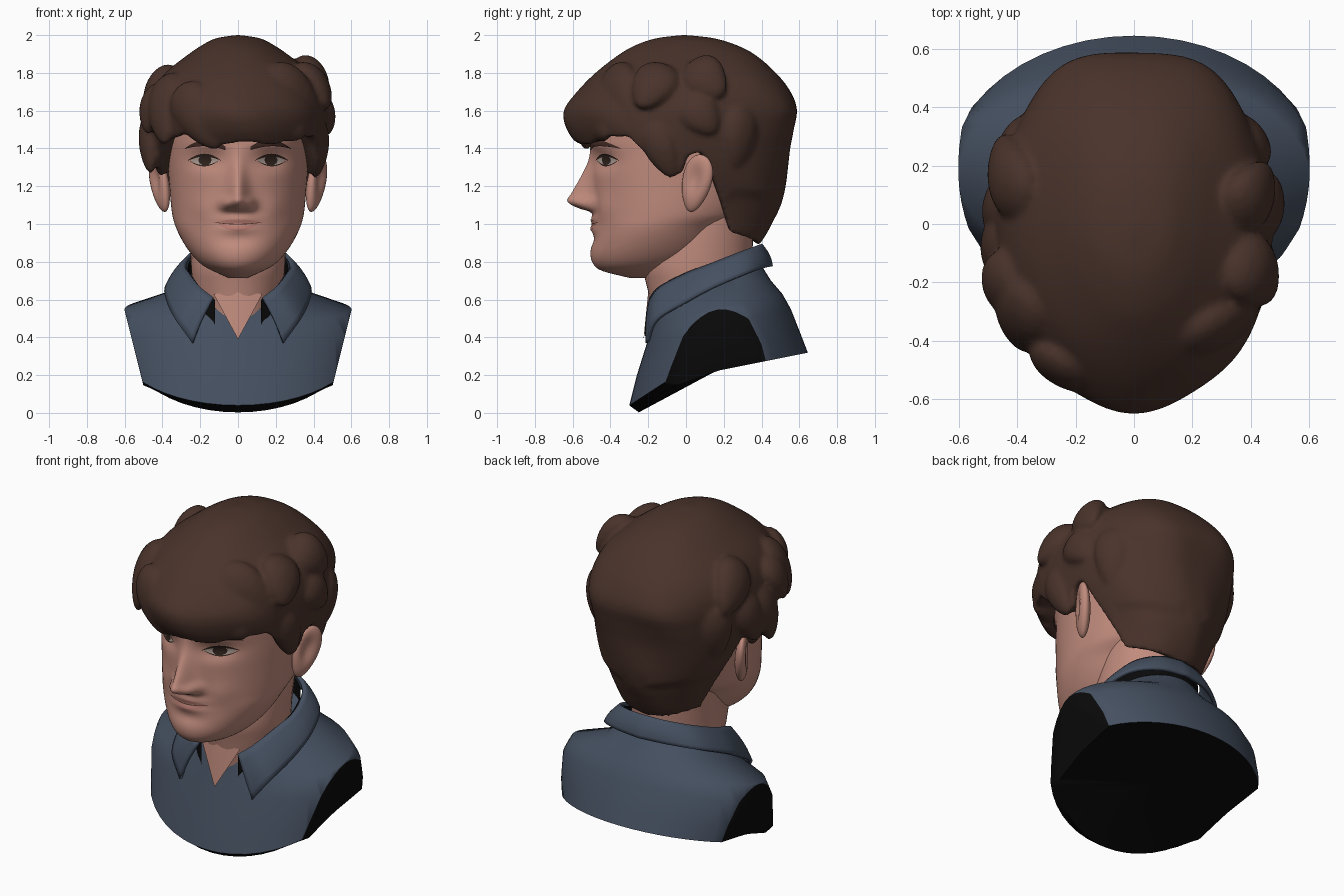
import bpy, bmesh, math
from mathutils import Vector, Matrix, Euler

if "Cube" in bpy.data.objects:
    bpy.data.objects.remove(bpy.data.objects["Cube"])

def mat(name, r, g, b):
    m = bpy.data.materials.new(name)
    m.diffuse_color = (r, g, b, 1)
    m.use_nodes = True
    m.node_tree.nodes["Principled BSDF"].inputs["Base Color"].default_value = m.diffuse_color
    return m

SKIN = mat("skin", .53, .26, .205)
HAIR = mat("brown hair", .068, .033, .024)
SHIRT = mat("blue shirt", .06, .08, .118)
BLACK = mat("black cut", .003, .003, .003)
LIP = mat("lips", .47, .20, .165)
WHITE = mat("eye white", .42, .34, .30)
IRIS = mat("dark iris", .03, .017, .012)
BROW = mat("brow brown", .06, .026, .02)

def tab(rows, t, smooth=True):
    """Interpolate a table of (key, values...) rows."""
    t = min(max(t, rows[0][0]), rows[-1][0])
    i = 0
    while i < len(rows) - 2 and t > rows[i + 1][0]:
        i += 1
    a, b = rows[i], rows[i + 1]
    p, q = rows[max(i - 1, 0)], rows[min(i + 2, len(rows) - 1)]
    h = b[0] - a[0]
    u = (t - a[0]) / h
    out = []
    for k in range(1, len(a)):
        d = b[k] - a[k]
        m0 = (b[k] - p[k]) / (b[0] - p[0]) * h if smooth else d
        m1 = (q[k] - a[k]) / (q[0] - a[0]) * h if smooth else d
        out.append(a[k] + m0 * u + (3 * d - 2 * m0 - m1) * u * u + (m0 + m1 - 2 * d) * u ** 3)
    return out

def finish(name, bm, mats, angle=40):
    bmesh.ops.remove_doubles(bm, verts=bm.verts[:], dist=.0004)
    bmesh.ops.recalc_face_normals(bm, faces=bm.faces[:])
    me = bpy.data.meshes.new(name)
    bm.to_mesh(me)
    bm.free()
    for m in mats:
        me.materials.append(m)
    ob = bpy.data.objects.new(name, me)
    bpy.context.collection.objects.link(ob)
    bpy.ops.object.select_all(action='DESELECT')
    ob.select_set(True)
    bpy.context.view_layer.objects.active = ob
    bpy.ops.object.shade_smooth_by_angle(angle=math.radians(angle))
    return ob

def grid(rows, closed=True, caps=True, black_bands=0):
    bm = bmesh.new()
    vs = [[bm.verts.new(p) for p in r] for r in rows]
    n = len(rows[0])
    for i in range(len(rows) - 1):
        for j in range(n if closed else n - 1):
            k = (j + 1) % n
            f = bm.faces.new((vs[i][j], vs[i][k], vs[i + 1][k], vs[i + 1][j]))
            f.material_index = 1 if i < black_bands else 0
    if caps:
        bm.faces.new(vs[0]).material_index = 1 if black_bands else 0
        bm.faces.new(vs[-1])
    return bm

def g(d, w):
    return math.exp(-(d / w) ** 2)

# ---- head: ellipse rings (z, front y, back y, half width) with a modelled face
HEAD = [(.715, -.30, -.1, .05), (.75, -.44, -.03, .13), (.78, -.485, .04, .185), (.83, -.505, .12, .238),
        (.9, -.50, .18, .288), (.98, -.487, .24, .328), (1.05, -.487, .34, .348), (1.2, -.495, .42, .363),
        (1.35, -.50, .47, .373), (1.5, -.50, .48, .37), (1.65, -.45, .45, .34), (1.8, -.30, .34, .24),
        (1.88, -.1, .15, .08)]
NOSE = [(1.04, 0, .06), (1.065, .02, .062), (1.085, .085, .064), (1.12, .138, .062), (1.16, .115, .053),
        (1.25, .06, .045), (1.33, .02, .042), (1.42, 0, .045)]

def detail(x, z):
    a, w = tab(NOSE, z)
    d = -max(a, 0) * g(x, w)
    x = abs(x)
    d -= .035 * g(x - .065, .028) * g(z - 1.105, .033)              # nostril wings
    d += .030 * g(x - .17, .09) * g(z - 1.335, .05)                 # eye sockets
    d -= .012 * g(x - .15, .10) * g(z - 1.42, .03)                  # brow ridge
    d -= .016 * g(x, .10) * (g(z - 1.025, .024) + g(z - .975, .024))  # lips
    d -= .012 * g(x - .19, .06) * g(z - 1.08, .07)                  # cheeks
    d += .010 * g(x, .10) * g(z - .915, .03)                        # under the lip
    return d

def face_y(x, z):
    yf, yb, hw = tab(HEAD, z)
    return (yf + yb) / 2 - (yb - yf) / 2 * math.sqrt(max(0, 1 - (x / hw) ** 2)) + detail(x, z)

rows = []
for i in range(100):
    z = .715 + (1.88 - .715) * i / 99
    yf, yb, hw = tab(HEAD, z)
    r = []
    for j in range(96):
        s = j / 48 - 1
        a = math.pi * math.copysign(abs(s) ** 1.4, s)
        x, y = hw * math.sin(a), (yf + yb) / 2 - (yb - yf) / 2 * math.cos(a)
        r.append((x, y + (detail(x, z) if math.cos(a) > 0 else 0), z))
    rows.append(r)
finish("head", grid(rows), [SKIN], 60)

def ring(yf, yb, hw, zf, n=48):
    pts = []
    for j in range(n):
        a = 2 * math.pi * j / n
        pts.append((hw * math.sin(a), (yf + yb) / 2 - (yb - yf) / 2 * math.cos(a),
                    zf((yf + yb) / 2 - (yb - yf) / 2 * math.cos(a))))
    return pts

# ---- neck and the skin in the open shirt front
finish("neck", grid([ring(yf, yb, hw, lambda y, z=z: z) for z, yf, yb, hw in
       [(.45, -.17, .30, .20), (.62, -.195, .33, .23), (.72, -.22, .34, .245), (.8, -.24, .35, .25),
        (1.05, -.10, .36, .262)]]), [SKIN])
bm = bmesh.new()
bm.faces.new([bm.verts.new(p) for p in [(0, -.225, .39), (.13, -.165, .63), (0, -.2, .64)]])
bm.faces.new([bm.verts.new(p) for p in [(0, -.225, .39), (0, -.2, .64), (-.13, -.165, .63)]])
finish("open_neckline", bm, [SKIN])

# ---- face plates that follow the face surface
def plate(name, m, x0, x1, low, high, off, nx=20, nz=5):
    rows = []
    for i in range(nx + 1):
        u = i / nx
        x = x0 + (x1 - x0) * u
        zs = [low(u) + (high(u) - low(u)) * k / nz for k in range(nz + 1)]
        rows.append([(x, face_y(x, z) - off, z) for z in zs])
    finish(name, grid(rows, False, False), [m], 60)

def arc(u):
    return math.sqrt(max(0, 1 - (2 * u - 1) ** 2))

def bow(u):
    return 4 * u * (1 - u)

plate("upper_lip", LIP, -.125, .125, lambda u: 1.008 - .010 * bow(u), lambda u: 1.008 + .017 * bow(u), .003)
plate("lower_lip", LIP, -.11, .11, lambda u: 1.003 - .042 * bow(u), lambda u: 1.003 - .011 * bow(u), .003)
plate("mouth_line", BROW, -.125, .125, lambda u: 1.008 - .011 * bow(u), lambda u: 1.010 - .009 * bow(u), .005)
for s, side in ((1, "left"), (-1, "right")):
    plate(side + "_eye_white", WHITE, s * .10, s * .25, lambda u: 1.335 - .024 * bow(u),
          lambda u: 1.335 + .027 * bow(u), .005)
    plate(side + "_iris", IRIS, s * .14, s * .21, lambda u: 1.338 - .027 * arc(u),
          lambda u: 1.338 + .025 * arc(u), .007)
    plate(side + "_upper_lid_line", IRIS, s * .09, s * .265, lambda u: 1.335 + .021 * bow(u),
          lambda u: 1.337 + .035 * bow(u), .008)
    plate(side + "_lower_lid_line", IRIS, s * .105, s * .255, lambda u: 1.333 - .028 * bow(u),
          lambda u: 1.335 - .023 * bow(u), .007)
    plate(side + "_brow", BROW, s * .065, s * .28, lambda u: 1.39 + .022 * bow(u * .9),
          lambda u: 1.393 + .016 * (1 - u) + .042 * bow(u * .95), .008)

# ---- ears: flattened balls with a hollow
    bm = bmesh.new()
    bmesh.ops.create_uvsphere(bm, u_segments=28, v_segments=20, radius=1)
    for v in bm.verts:
        r = math.hypot(v.co.y + .1, v.co.z - .15)
        if v.co.x > 0:
            v.co.x -= .75 * g(r, .5)
        v.co.y *= 1 + .22 * v.co.z
        v.co = Vector((v.co.x * .04, v.co.y * .082, v.co.z * .157))
    bm.transform(Matrix.Translation((.415, .055, 1.215)) @ Euler((-.22, .2, 0)).to_matrix().to_4x4()
                 @ Euler((0, 0, -.45)).to_matrix().to_4x4())
    if s < 0:
        bm.transform(Matrix.Scale(-1, 4, (1, 0, 0)))
    finish(side + "_ear", bm, [SKIN], 60)

# ---- hair cap: rings (z, front, back, half width) and a hairline by angle
CAP = [(.88, -.05, .385, .24), (.95, -.13, .43, .278), (1.0, -.2, .455, .30), (1.1, -.33, .50, .345),
       (1.2, -.42, .522, .395), (1.3, -.5, .535, .435), (1.4, -.56, .55, .46), (1.5, -.625, .575, .475),
       (1.6, -.64, .595, .475), (1.7, -.575, .555, .45), (1.8, -.48, .475, .385), (1.9, -.35, .36, .26),
       (1.95, -.26, .26, .185), (1.985, -.15, .14, .11), (2.0, -.03, .01, .015)]
LINE = [(0, 1.42), (25, 1.43), (45, 1.45), (60, 1.46), (68, 1.36), (78, 1.25), (85, 1.27), (91, 1.36),
        (99, 1.38), (102, 1.28), (105, 1.1), (108, .95), (130, .925), (150, .905), (180, .885)]
rows = []
N = 180
for i in range(-1, 41):
    t = math.sin(max(i, 0) / 40 * math.pi / 2)
    r = []
    for j in range(N):
        a = 2 * math.pi * j / N
        deg = math.degrees(min(a, 2 * math.pi - a))
        z0 = tab(LINE, deg, False)[0]
        if deg < 55:
            z0 += .012 * math.sin(a * 9 + 1) + .07 * g(360 - math.degrees(a) - 30, 7)   # gap at the parting
        z = z0 + (2 - z0) * t
        yf, yb, hw = tab(CAP, z)
        k = .82 if i < 0 else 1
        k *= 1 + .012 * min(1, max(0, (1.9 - z) / .3)) * math.sin(7 * a + 9 * z)
        c, b = (yf + yb) / 2, (yb - yf) / 2
        sx = abs(math.sin(a)) ** (.78 if math.cos(a) < 0 and z > 1.15 else 1)
        r.append((hw * k * math.copysign(sx, math.sin(a)), c - b * k * math.cos(a), z + (.03 if i < 0 else 0)))
    rows.append(r)
hair = grid(rows)

# ---- hair locks: tapered lumps (start, end, thickness), merged into the cap
LOCKS = [((-.37, -.24, 1.78), (-.40, -.41, 1.45), .12), ((-.42, -.16, 1.74), (-.49, -.26, 1.50), .10),
         ((-.45, -.05, 1.62), (-.48, -.15, 1.29), .10), ((-.43, .12, 1.62), (-.49, .0, 1.34), .10),
         ((-.30, -.45, 1.72), (-.12, -.55, 1.42), .12), ((-.38, .06, 1.80), (-.47, .28, 1.60), .12),
         ((.16, -.40, 1.80), (.42, -.27, 1.50), .15), ((.0, -.48, 1.70), (.34, -.44, 1.48), .14),
         ((.34, -.10, 1.83), (.48, -.24, 1.64), .12), ((.34, .02, 1.84), (.47, .18, 1.70), .12),
         ((.41, .0, 1.68), (.49, .14, 1.50), .11), ((.42, -.20, 1.56), (.43, -.08, 1.26), .09),
         ((.40, .30, 1.62), (.38, .27, 1.28), .10), ((-.40, .30, 1.62), (-.38, .27, 1.28), .10)]
for p, q, w in LOCKS:
    p, q = Vector(p), Vector(q)
    axis = (q - p).normalized()
    out = Vector((p.x + q.x, p.y + q.y, 0)).normalized()
    side = axis.cross(out).normalized()
    out = side.cross(axis)
    for v in bmesh.ops.create_uvsphere(hair, u_segments=20, v_segments=14, radius=1)['verts']:
        x, y, z = v.co
        k = w * (1 - .3 * z)
        v.co = (p + q) / 2 + axis * (z * (q - p).length * .56) + side * (x * k) + out * (y * k * .6 - .02 * z * z)
ob = finish("hair", hair, [HAIR], 60)
mod = ob.modifiers.new("merge", 'REMESH')
mod.mode = 'VOXEL'
mod.voxel_size = .014
mod.use_smooth_shade = True
mod = ob.modifiers.new("soften", 'SMOOTH')
mod.factor = .5
mod.iterations = 4

# ---- shirt bust, cut at the arms and below
def rim(y):
    return min(.04 + .65 * (y + .3), .17 + .2 * (y + .1))

def under(y):
    return rim(y) - max(0, .028 - .167 * y)

rows = [ring(.15, .19, .02, under), ring(-.25, .62, .59, under), ring(-.3, .645, .63, rim)]
for yf, zf, yb, zb, hw in [(-.26, .2, .61, .41, .65), (-.21, .36, .555, .55, .65), (-.18, .47, .51, .63, .60),
                           (-.16, .55, .45, .70, .365), (-.15, .62, .40, .78, .285)]:
    rows.append(ring(yf, yb, hw, lambda y, a=yf, b=yb, c=zf, d=zb: c + (d - c) * (y - a) / (b - a)))
bm = grid(rows, black_bands=2)
for s in (1, -1):
    cut = bmesh.ops.bisect_plane(bm, geom=bm.verts[:] + bm.edges[:] + bm.faces[:], dist=1e-5,
                                 plane_co=(s * .6, 0, .54), plane_no=(s, 0, -.25), clear_outer=True)
    edges = [e for e in cut['geom_cut'] if isinstance(e, bmesh.types.BMEdge)]
    bmesh.ops.contextual_create(bm, geom=edges)
    for f in bm.faces:      # the flat arm cuts are black
        if all(abs(s * v.co.x - .6 - .25 * (v.co.z - .54)) < 1e-3 for v in f.verts):
            f.material_index = 1
finish("shirt_bust", bm, [SHIRT, BLACK], 50)

# ---- collar: strip from the front tip round to the back, mirrored, with a dark lining
COLLAR = [(0, .13, -.185, .61, .24, -.205, .37), (1, .20, -.135, .665, .325, -.155, .49),
          (2, .255, 0, .735, .37, 0, .585), (3, .28, .13, .785, .378, .15, .665),
          (4, .24, .28, .845, .315, .32, .735), (5, .13, .37, .88, .17, .415, .768), (6, 0, .395, .89, 0, .45, .775)]
rows, lining = [], []
for i in range(-36, 37):
    c = tab(COLLAR, 6 - abs(i) / 6)
    s = -1 if i < 0 else 1
    top, low = Vector((s * c[0], c[1], c[2])), Vector((s * c[3], c[4], c[5]))
    out = Vector((low.x, low.y - .12, 0)).normalized()
    rows.append([top.lerp(low, k / 6) + out * .012 * math.sin(math.pi * k / 6) for k in range(7)])
    lining.append([top - out * .014 - Vector((0, 0, .012 + .09 * k)) for k in range(3)])
ob = finish("collar", grid(rows, False, False), [SHIRT], 40)
mod = ob.modifiers.new("thickness", 'SOLIDIFY')
mod.thickness = .02
mod.offset = 0
finish("collar_lining", grid(lining, False, False), [BLACK])
